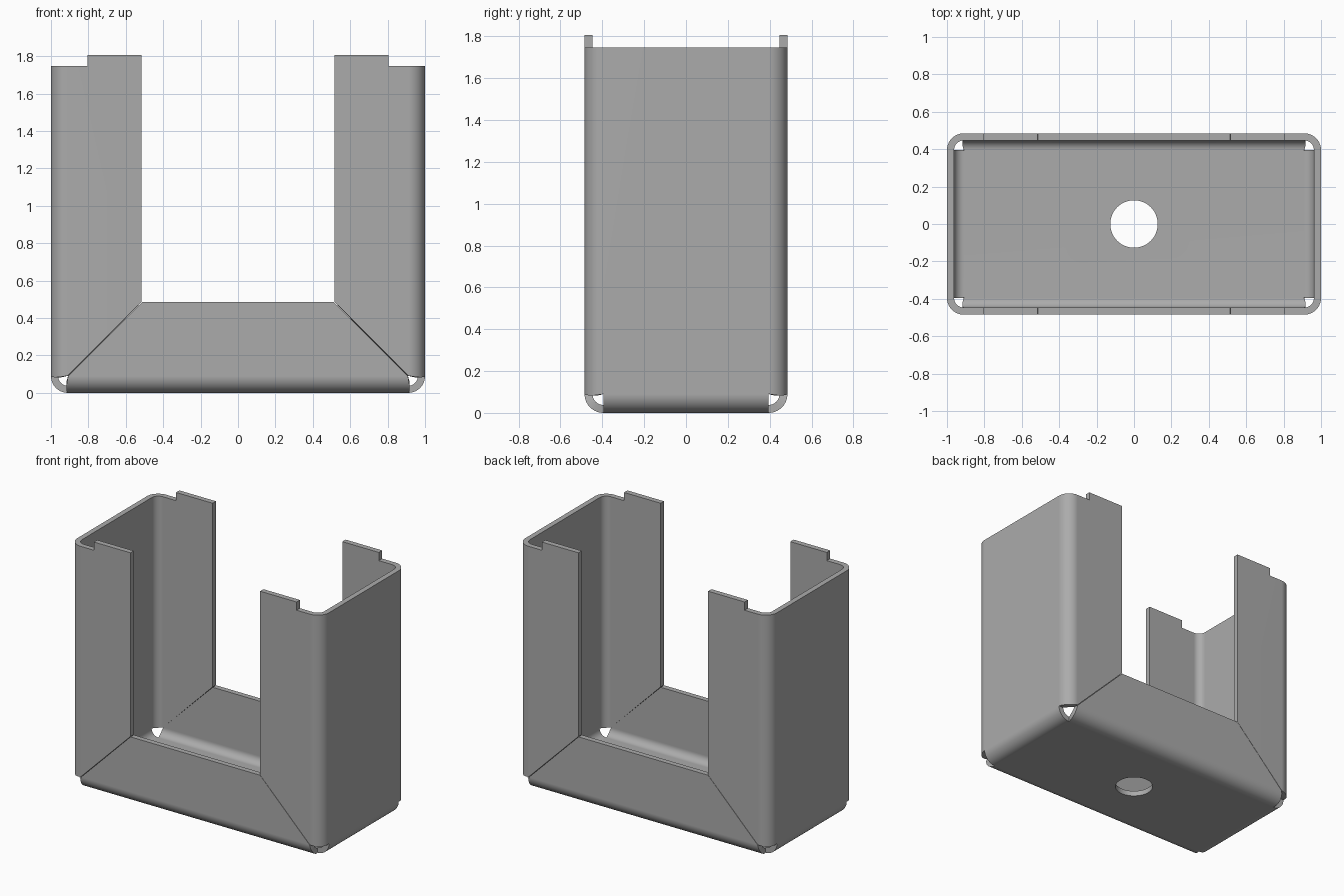
import bpy, bmesh, math

if "Cube" in bpy.data.objects:
    bpy.data.objects.remove(bpy.data.objects["Cube"])

W, D = 1.0, 0.485          # outer half width and half depth
R, T = 0.09, 0.038         # outer bend radius, sheet thickness
H, TAB = 1.747, 1.806      # wall height, tab height
BX, BY = W - R, D - R      # where the bends begin
HOLE, SEG = 0.127, 10

bm = bmesh.new()


def face(points):
    bm.faces.new([bm.verts.new(p) for p in points])


def bend(start, end):
    """Strip of quads; start(c, s) and end(c, s) give its two edges along a quarter arc."""
    arc = [(math.cos(i * math.pi / 2 / SEG), math.sin(i * math.pi / 2 / SEG)) for i in range(SEG + 1)]
    for a, b in zip(arc, arc[1:]):
        face([start(*a), end(*a), end(*b), start(*b)])


# One quarter of the outer skin (front right); mirrored afterwards
# Base plate with a quarter of the round hole
ring = [(HOLE * math.sin(i * math.pi / 24), -HOLE * math.cos(i * math.pi / 24), 0) for i in range(13)]
face([(BX, 0, 0), (BX, -BY, 0), (0, -BY, 0)] + ring)

# Base to front flap bend, then the mitred flap
bend(lambda c, s: (0, -BY - R * s, R - R * c),
     lambda c, s: (BX - 0.002 * (1 - c) + 0.016 * c * s, -BY - R * s, R - R * c))
face([(0, -D, R), (BX - 0.002, -D, R), (0.514, -D, 0.485), (0, -D, 0.485)])

# Base to side wall bend, then the side wall
bend(lambda c, s: (BX + R * s, 0, R - R * c),
     lambda c, s: (BX + R * s, -BY, R - R * c))
face([(W, 0, R), (W, -BY, R), (W, -BY, H), (W, 0, H)])

# Upright corner bend, then the mitred front leg with its stepped tab
bend(lambda c, s: (BX + R * c, -BY - R * s, R + 0.002 * s - 0.016 * c * s),
     lambda c, s: (BX + R * c, -BY - R * s, H))
face([(BX, -D, R + 0.002), (BX, -D, H), (0.805, -D, H), (0.805, -D, TAB),
      (0.515, -D, TAB), (0.515, -D, 0.487)])

bmesh.ops.remove_doubles(bm, verts=bm.verts, dist=1e-4)
bmesh.ops.recalc_face_normals(bm, faces=bm.faces)
bm.faces.ensure_lookup_table()
if bm.faces[0].normal.z > 0:
    bmesh.ops.reverse_faces(bm, faces=bm.faces)

mesh = bpy.data.meshes.new("folded_bracket")
bm.to_mesh(mesh)
bm.free()
bracket = bpy.data.objects.new("folded_bracket", mesh)
bpy.context.collection.objects.link(bracket)
bpy.context.view_layer.objects.active = bracket
bracket.select_set(True)

# Dark grey sheet metal
metal = bpy.data.materials.new("dark_grey_metal")
metal.diffuse_color = (0.41, 0.41, 0.41, 1)
metal.use_nodes = True
metal.node_tree.nodes["Principled BSDF"].inputs["Base Color"].default_value = metal.diffuse_color
mesh.materials.append(metal)

# Mirror to all four corners and give the sheet its thickness
mirror = bracket.modifiers.new("mirror", 'MIRROR')
mirror.use_axis = (True, True, False)
solid = bracket.modifiers.new("sheet", 'SOLIDIFY')
solid.thickness = T
solid.offset = -1
solid.use_even_offset = True
for name in ("mirror", "sheet"):
    bpy.ops.object.modifier_apply(modifier=name)

# Smooth bends, flat panels, sharp cut edges
bpy.ops.object.shade_smooth_by_angle(angle=math.radians(30))
weighted = bracket.modifiers.new("flat_panels", 'WEIGHTED_NORMAL')
weighted.keep_sharp = True
